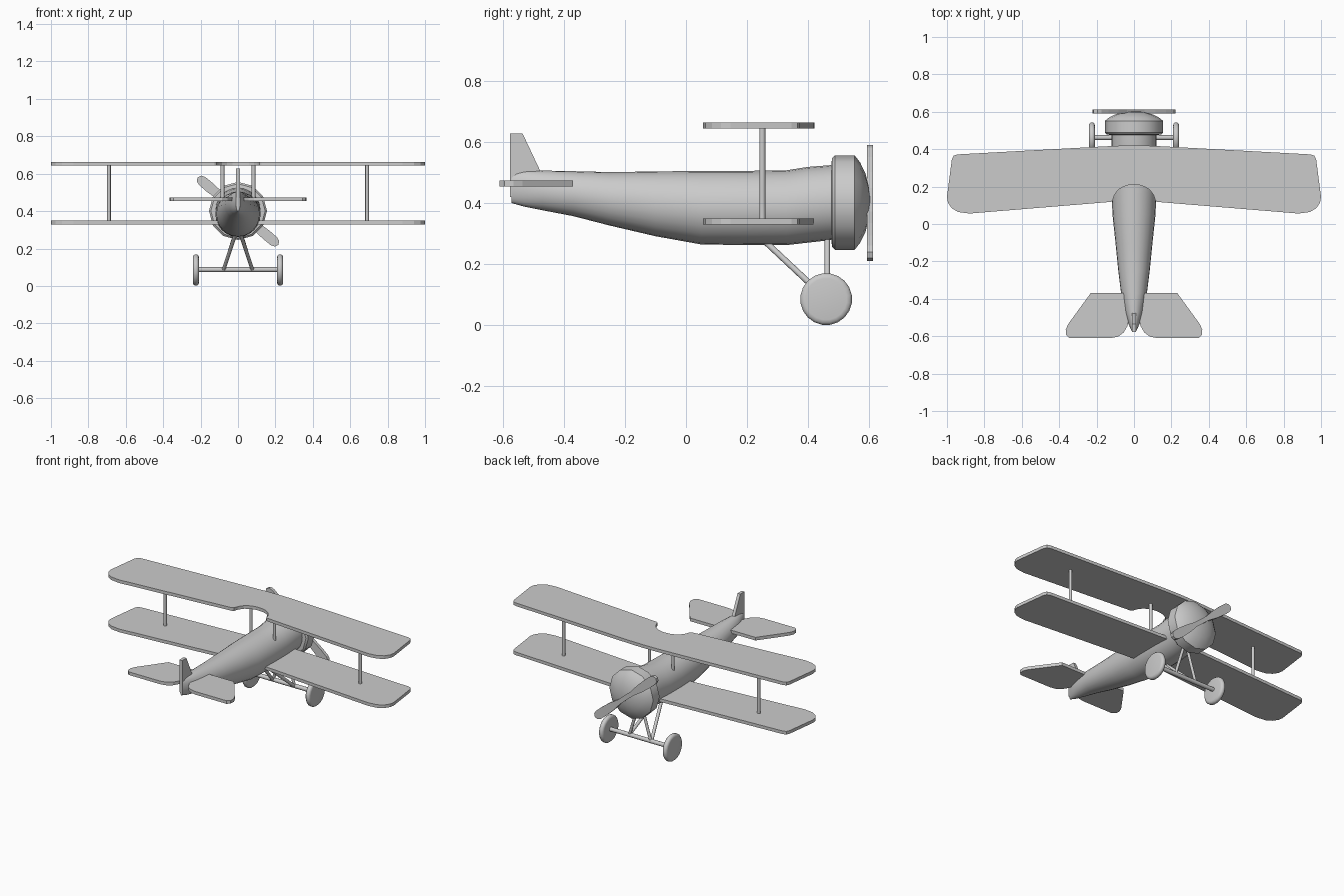
import bpy, bmesh, math
from mathutils import Vector, Matrix

cube = bpy.data.objects.get("Cube")
if cube:
    bpy.data.objects.remove(cube, do_unlink=True)

GREY = (0.6, 0.6, 0.6, 1.0)
grey = bpy.data.materials.new("light grey")
grey.use_nodes = True
grey.diffuse_color = GREY
grey.node_tree.nodes["Principled BSDF"].inputs["Base Color"].default_value = GREY


def finish(name, bm, smooth=None):
    """Turn a bmesh into a named object, smooth below the given angle."""
    bmesh.ops.recalc_face_normals(bm, faces=bm.faces[:])
    mesh = bpy.data.meshes.new(name)
    bm.to_mesh(mesh)
    bm.free()
    mesh.materials.append(grey)
    ob = bpy.data.objects.new(name, mesh)
    bpy.context.collection.objects.link(ob)
    if smooth:
        bpy.ops.object.select_all(action='DESELECT')
        ob.select_set(True)
        bpy.context.view_layer.objects.active = ob
        bpy.ops.object.shade_smooth_by_angle(angle=math.radians(smooth))
    return ob


def plate(name, outline, thickness, matrix):
    """Extrude a flat outline symmetrically and place it."""
    bm = bmesh.new()
    face = bm.faces.new([bm.verts.new((u, v, -thickness / 2)) for u, v in outline])
    out = bmesh.ops.extrude_face_region(bm, geom=[face])
    verts = [g for g in out["geom"] if isinstance(g, bmesh.types.BMVert)]
    bmesh.ops.translate(bm, verts=verts, vec=(0, 0, thickness))
    bm.transform(matrix)
    return finish(name, bm)


def loft(name, rings, smooth):
    """Skin a list of vertex rings and cap both ends."""
    bm = bmesh.new()
    loops = [[bm.verts.new(p) for p in ring] for ring in rings]
    for a, b in zip(loops, loops[1:]):
        for i in range(len(a)):
            j = (i + 1) % len(a)
            bm.faces.new((a[i], a[j], b[j], b[i]))
    bm.faces.new(loops[0])
    bm.faces.new(loops[-1])
    return finish(name, bm, smooth)


def rod(name, a, b, radius):
    a, b = Vector(a), Vector(b)
    bm = bmesh.new()
    bmesh.ops.create_cone(bm, cap_ends=True, segments=12, radius1=radius,
                          radius2=radius, depth=(b - a).length)
    turn = (b - a).to_track_quat('Z', 'Y').to_matrix().to_4x4()
    bm.transform(Matrix.Translation((a + b) / 2) @ turn)
    return finish(name, bm, 40)


def mirrored(half):
    return half + [(-x, y) for x, y in reversed(half) if abs(x) > 1e-6]


def circle(n, offset=0.0):
    return [(math.cos(t), math.sin(t)) for t in
            (2 * math.pi * (i + offset) / n for i in range(n))]


# Fuselage: y, half width, bottom, top
sections = [(-0.572, 0.012, 0.40, 0.50), (-0.53, 0.032, 0.388, 0.505),
            (-0.47, 0.050, 0.376, 0.506), (-0.37, 0.069, 0.357, 0.504),
            (-0.25, 0.084, 0.326, 0.501), (-0.10, 0.099, 0.291, 0.503),
            (0.05, 0.115, 0.264, 0.505), (0.20, 0.121, 0.262, 0.505),
            (0.33, 0.121, 0.262, 0.507), (0.40, 0.121, 0.270, 0.518),
            (0.49, 0.121, 0.280, 0.525)]
loft("fuselage", [[(w * c, y, (lo + hi) / 2 + (hi - lo) / 2 * s)
                   for c, s in circle(24)] for y, w, lo, hi in sections], 40)

# Engine cowling with a domed nose: y, radius
cowl = [(0.476, 0.12), (0.478, 0.145), (0.488, 0.155), (0.552, 0.155),
        (0.570, 0.132), (0.588, 0.095), (0.598, 0.055), (0.602, 0.02)]
loft("engine_cowling", [[(r * c, y, 0.401 + r * s) for c, s in circle(12)]
                        for y, r in cowl], 35)

# Wings: the upper one has a rounded notch over the cockpit
tip = [(0.0, 0.42), (0.10, 0.418), (0.945, 0.372), (0.965, 0.365), (0.974, 0.345),
       (1.0, 0.145), (0.995, 0.115), (0.975, 0.085), (0.94, 0.064), (0.88, 0.056)]
notch = [(0.125, 0.118), (0.115, 0.125), (0.105, 0.155), (0.085, 0.182),
         (0.06, 0.198), (0.03, 0.208), (0.0, 0.21)]
plate("upper_wing", mirrored(tip + notch), 0.02, Matrix.Translation((0, 0, 0.653)))
plate("lower_wing", mirrored(tip + [(0.1, 0.121)]), 0.02, Matrix.Translation((0, 0, 0.339)))

# Tail fin standing in the y-z plane
fin = [(-0.577, 0.42), (-0.577, 0.627), (-0.535, 0.627), (-0.475, 0.50), (-0.475, 0.42)]
upright = Matrix(((0, 0, 1, 0), (1, 0, 0, 0), (0, 1, 0, 0), (0, 0, 0, 1)))
plate("tail_fin", fin, 0.02, upright)

# Propeller: two rounded blades set on a diagonal
blade = [(0.0, 0.014), (0.06, 0.014), (0.13, 0.024), (0.20, 0.028), (0.25, 0.027),
         (0.272, 0.019), (0.281, 0.0), (0.272, -0.019), (0.25, -0.027),
         (0.20, -0.028), (0.13, -0.024), (0.06, -0.014)]
propeller = blade[1:] + [(-u, -v) for u, v in blade[1:]]
place = (Matrix.Translation((0, 0.602, 0.40)) @ Matrix.Rotation(math.radians(40), 4, 'Y')
         @ Matrix.Rotation(math.radians(90), 4, 'X'))
plate("propeller", propeller, 0.02, place)

# Parts on both sides
stabilizer = [(0.03, -0.37), (0.232, -0.37), (0.352, -0.535), (0.365, -0.565),
              (0.362, -0.595), (0.345, -0.61), (0.125, -0.61), (0.085, -0.602),
              (0.055, -0.58), (0.035, -0.545), (0.02, -0.48)]
tyre = [(-0.016, 0.068), (-0.014, 0.078), (-0.006, 0.085),
        (0.006, 0.085), (0.014, 0.078), (0.016, 0.068)]
for side, s in (("left", 1), ("right", -1)):
    plate(f"{side}_stabilizer", [(s * x, y) for x, y in stabilizer], 0.02,
          Matrix.Translation((0, 0, 0.463)))
    rod(f"{side}_outer_wing_strut", (s * 0.69, 0.25, 0.34), (s * 0.69, 0.25, 0.65), 0.01)
    rod(f"{side}_cabane_strut", (s * 0.083, 0.25, 0.42), (s * 0.083, 0.25, 0.65), 0.01)
    rod(f"{side}_front_gear_leg", (s * 0.01, 0.463, 0.30), (s * 0.076, 0.463, 0.085), 0.009)
    rod(f"{side}_rear_gear_leg", (s * 0.012, 0.25, 0.282), (s * 0.076, 0.455, 0.09), 0.01)
    loft(f"{side}_wheel", [[(s * 0.225 + dx, 0.459 + r * c, 0.085 + r * q)
                            for c, q in circle(20, 0.5)] for dx, r in tyre], 50)
rod("axle", (-0.215, 0.462, 0.087), (0.215, 0.462, 0.087), 0.013)
